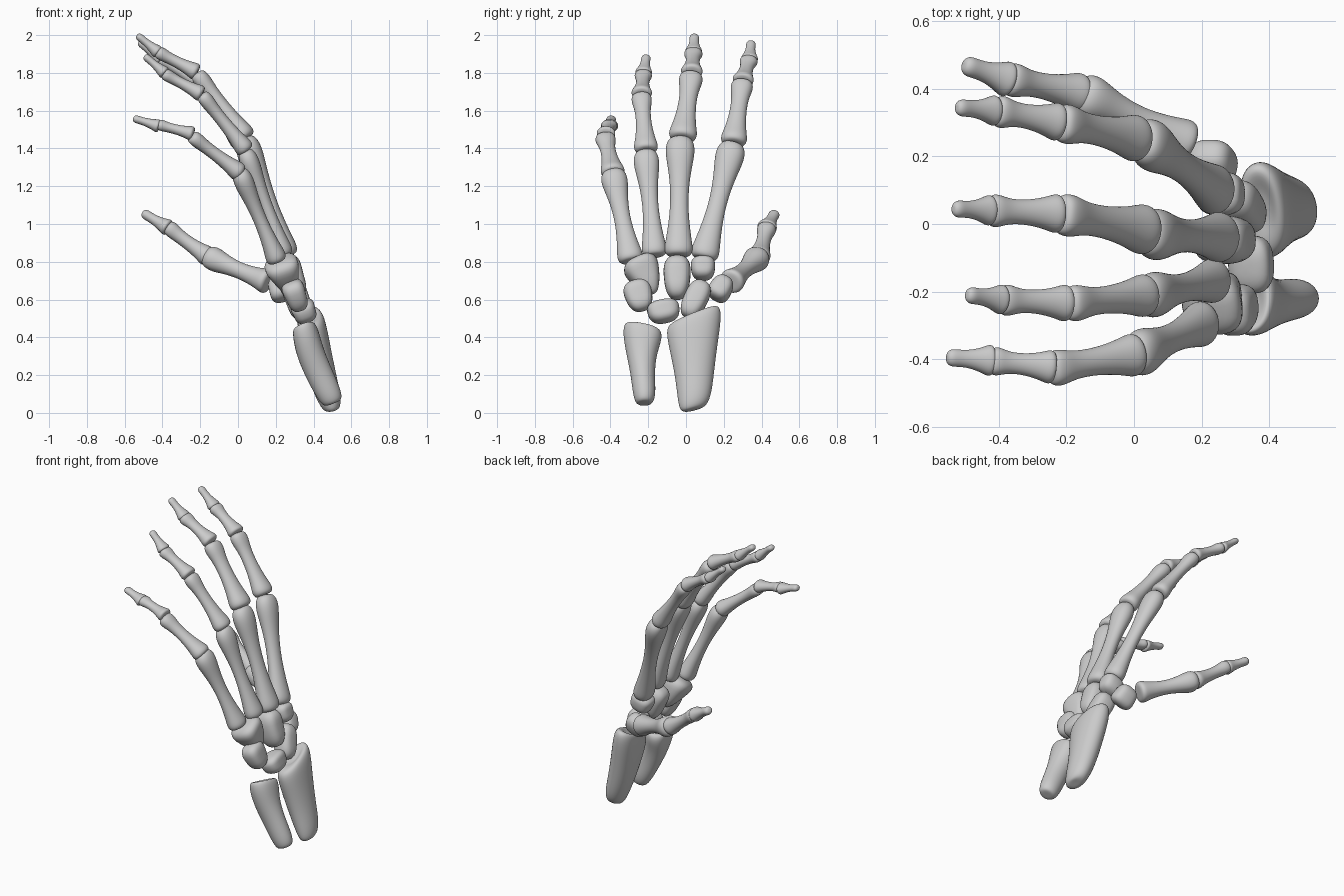
import bpy, bmesh, math
from mathutils import Vector, Matrix

bone_mat = bpy.data.materials.new("bone_grey")
bone_mat.diffuse_color = (0.6, 0.6, 0.6, 1)
SIDES = 14
Y = Vector((0, 1, 0))


def finish(name, bm, levels):
    bmesh.ops.recalc_face_normals(bm, faces=bm.faces)
    for f in bm.faces:
        f.smooth = True
    me = bpy.data.meshes.new(name)
    bm.to_mesh(me)
    bm.free()
    me.materials.append(bone_mat)
    ob = bpy.data.objects.new(name, me)
    bpy.context.collection.objects.link(ob)
    if levels:
        sub = ob.modifiers.new("smooth", 'SUBSURF')
        sub.levels = sub.render_levels = levels
    return ob


def loft(name, rings, axis):
    """Rings are (centre, half width, half depth, tilt, groove); width runs near y."""
    d = axis.normalized()
    w = (Y - d * Y.dot(d)).normalized()
    n = w.cross(d)                      # points to the back of the hand
    bm = bmesh.new()
    loops = []
    for c, hw, hd, tilt, groove in rings:
        loop = []
        for i in range(SIDES):
            a = 2 * math.pi * i / SIDES
            ca, sa = math.cos(a), math.sin(a)
            dent = 1 - groove * max(0, -sa) ** 6 - 0.4 * groove * max(0, sa) ** 6
            loop.append(bm.verts.new(c + w * hw * ca + n * hd * sa * dent + d * tilt * ca))
        loops.append(loop)
    for a, b in zip(loops, loops[1:]):
        for i in range(SIDES):
            j = (i + 1) % SIDES
            bm.faces.new((a[i], a[j], b[j], b[i]))
    # rounded end caps
    for loop in (loops[0], loops[-1]):
        mid = bm.verts.new(sum((v.co for v in loop), Vector()) / SIDES)
        for i in range(SIDES):
            bm.faces.new((loop[i], loop[(i + 1) % SIDES], mid))
    return finish(name, bm, 2)


# profiles: (position along bone, radius factor, groove)
METACARPAL = [(0, .6, 0), (.012, .9, 0), (.06, 1.06, .05), (.16, .88, .1), (.42, .6, 0),
              (.66, .72, 0), (.82, 1, .1), (.92, 1.07, .2), (.985, .82, .15), (1, .45, 0)]
PHALANX = [(0, .65, 0), (.018, .93, 0), (.085, 1.07, .12), (.22, .84, .1), (.48, .64, 0),
           (.72, .65, 0), (.86, .86, .2), (.95, .87, .3), (.99, .68, .2), (1, .4, 0)]
DISTAL = [(0, .6, 0), (.03, .95, 0), (.1, 1.08, .15), (.25, .84, .1), (.5, .6, 0),
          (.72, .56, 0), (.88, .6, 0), (.97, .45, 0), (1, .22, 0)]


def bone(name, profile, a, b, r, depth=.88, bow=.005):
    a, b = Vector(a), Vector(b)
    d = b - a
    n = (Y - d * (Y.dot(d) / d.length_squared)).normalized().cross(d.normalized())
    rings = [(a + d * t + n * bow * d.length * math.sin(math.pi * t),
              r * k, r * k * depth, 0, g) for t, k, g in profile]
    loft(name, rings, d)


# fingers: start and end of each bone from wrist to tip, with its radius
fingers = {
    "index": [((.25, .092, .815), (.027, .25, 1.43), .076), ((.02, .25, 1.425), (-.22, .30, 1.755), .07),
              ((-.215, .30, 1.755), (-.41, .335, 1.87), .057), ((-.405, .335, 1.865), (-.525, .345, 1.965), .045)],
    "middle": [((.265, -.04, .83), (.04, -.03, 1.46), .076), ((.045, -.02, 1.45), (-.22, .03, 1.795), .075),
               ((-.215, .03, 1.80), (-.43, .04, 1.91), .058), ((-.42, .04, 1.905), (-.535, .045, 2.0), .045)],
    "ring": [((.245, -.165, .83), (.035, -.215, 1.39), .067), ((.045, -.21, 1.385), (-.195, -.237, 1.685), .064),
             ((-.19, -.235, 1.685), (-.395, -.225, 1.795), .055), ((-.385, -.225, 1.795), (-.495, -.21, 1.89), .044)],
    "little": [((.21, -.29, .80), (.002, -.39, 1.285), .069), ((.015, -.385, 1.265), (-.25, -.43, 1.465), .064),
               ((-.235, -.425, 1.475), (-.425, -.405, 1.525), .05), ((-.415, -.405, 1.515), (-.555, -.395, 1.56), .046)],
}
kinds = [("metacarpal", METACARPAL, .83), ("near_phalanx", PHALANX, .83),
         ("middle_phalanx", PHALANX, .82), ("tip_phalanx", DISTAL, .8)]
for finger, bones in fingers.items():
    for (kind, prof, depth), (a, b, r) in zip(kinds, bones):
        bone(finger + "_" + kind, prof, a, b, r, depth)

# thumb
bone("thumb_metacarpal", METACARPAL, (.165, .235, .69), (-.17, .39, .83), .069, 1, -.005)
bone("thumb_near_phalanx", PHALANX, (-.15, .385, .82), (-.375, .43, .985), .06, .95, -.01)
bone("thumb_tip_phalanx", DISTAL, (-.365, .425, .975), (-.505, .472, 1.06), .053, .88, 0)


def carpal(name, centre, half, roll=0, taper=0):
    """Pebble bone; half sizes are depth, width, length along the tilted hand."""
    bm = bmesh.new()
    bmesh.ops.create_uvsphere(bm, u_segments=28, v_segments=18, radius=1)
    turn = Matrix.Rotation(math.radians(-20), 3, 'Y') @ Matrix.Rotation(math.radians(roll), 3, 'X')
    for v in bm.verts:
        p = Vector([math.copysign(abs(c) ** .76, c) for c in v.co])
        k = 1 + taper * p.z
        dent = 1 - .1 * math.cos(2.2 * p.z) * max(0, 1 - p.y * p.y)
        v.co = Vector(centre) + turn @ Vector((p.x * half[0] * k * dent, p.y * half[1] * k, p.z * half[2]))
    finish(name, bm, 0)


# wrist bones
carpal("hamate", (.25, -.215, .725), (.08, .08, .108), 25, .5)
carpal("capitate", (.275, -.047, .715), (.083, .07, .118), 0, .15)
carpal("trapezoid", (.26, .09, .765), (.073, .064, .062), 0, .1)
carpal("trapezium", (.23, .185, .66), (.073, .06, .07), -30, -.1)
carpal("scaphoid", (.315, .05, .60), (.07, .063, .11), -25, .05)
carpal("lunate", (.35, -.118, .537), (.068, .085, .06), 12, .1)
carpal("triquetrum", (.305, -.25, .62), (.062, .072, .086), 15, .15)


def forearm(name, rows):
    rings = [(Vector(r[:3]), *r[3:]) for r in rows]
    loft(name, rings, rings[-1][0] - rings[0][0])


# forearm ends: x, y, z, half width, half depth, tilt, groove
forearm("radius", [
    (.502, .03, .015, .03, .025, .01, 0), (.498, .035, .02, .068, .047, .015, 0),
    (.483, .045, .075, .09, .066, .015, 0), (.443, .045, .20, .105, .078, .01, 0),
    (.41, .04, .34, .128, .086, .02, .1), (.388, .04, .45, .147, .09, .04, .2),
    (.378, .045, .51, .142, .08, .055, .2), (.372, .055, .53, .10, .055, .05, .1),
    (.38, .055, .51, .05, .025, .025, 0)])
forearm("ulna", [
    (.505, -.22, .05, .03, .03, 0, 0), (.502, -.22, .055, .048, .055, 0, 0),
    (.482, -.22, .10, .063, .069, 0, 0), (.428, -.23, .21, .065, .074, 0, 0),
    (.383, -.235, .31, .082, .08, 0, .1), (.36, -.23, .39, .104, .085, -.01, .2),
    (.347, -.23, .445, .104, .08, -.02, .25), (.342, -.235, .465, .08, .055, -.022, .15),
    (.352, -.235, .425, .035, .02, -.01, 0)])
